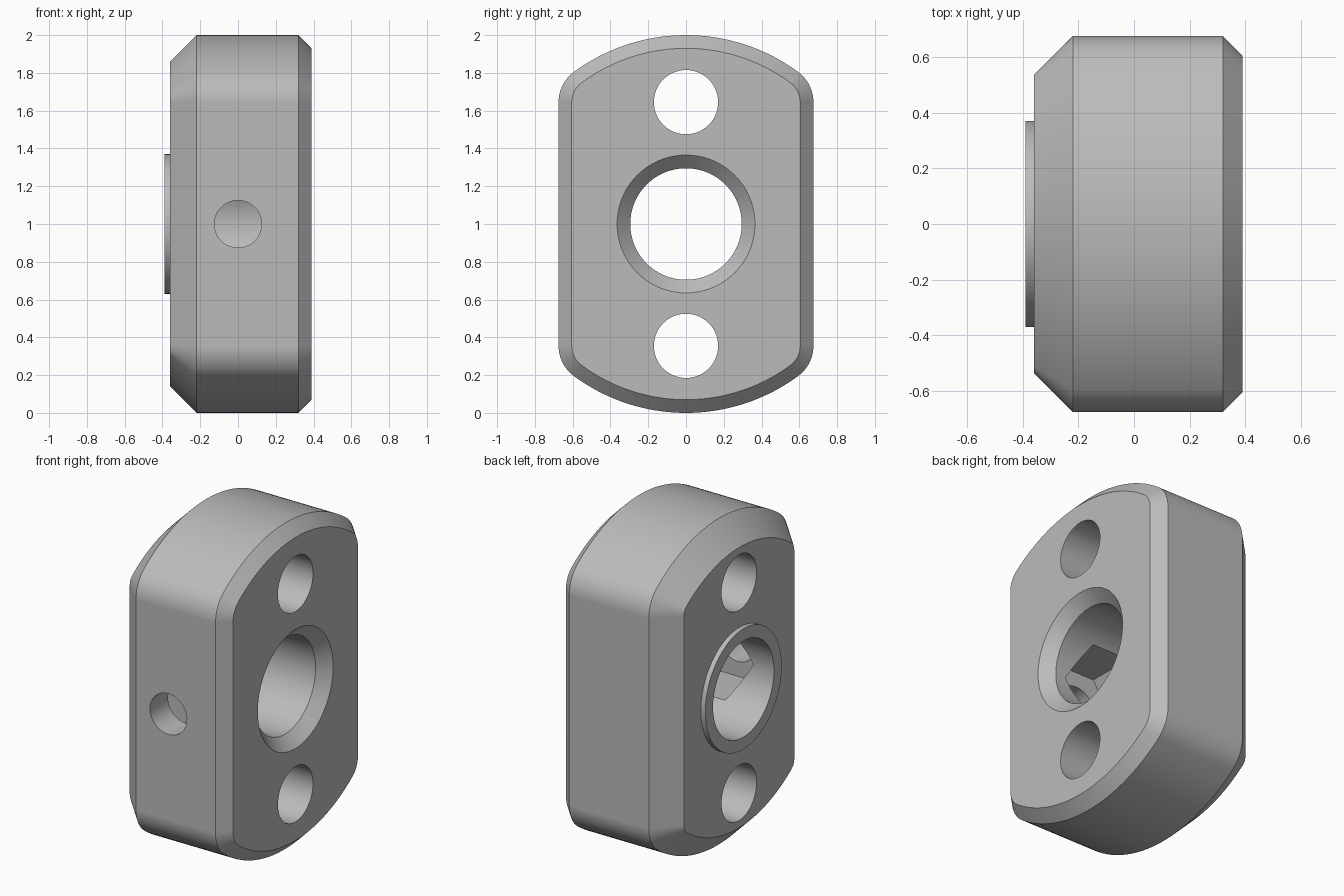
import bpy, bmesh
from math import pi, sin, cos, atan2, sqrt, radians
from mathutils import Matrix, Vector

cube = bpy.data.objects.get("Cube")
if cube:
    bpy.data.objects.remove(cube, do_unlink=True)

grey = bpy.data.materials.new("satin_grey")
grey.use_nodes = True
grey.diffuse_color = (0.5, 0.5, 0.5, 1)
grey.node_tree.nodes["Principled BSDF"].inputs["Base Color"].default_value = (0.5, 0.5, 0.5, 1)

HALF_WIDTH, FILLET, MID = 0.675, 0.2, 1.0
BORE, HOLE = 0.295, 0.17


def make_object(name, bm):
    bmesh.ops.recalc_face_normals(bm, faces=bm.faces[:])
    mesh = bpy.data.meshes.new(name)
    bm.to_mesh(mesh)
    bm.free()
    mesh.materials.append(grey)
    obj = bpy.data.objects.new(name, mesh)
    bpy.context.collection.objects.link(obj)
    return obj


def loft(name, rings):
    """Skin equal-length rings of points and cap both ends."""
    bm = bmesh.new()
    loops = [[bm.verts.new(p) for p in ring] for ring in rings]
    n = len(loops[0])
    for a, b in zip(loops, loops[1:]):
        for i in range(n):
            j = (i + 1) % n
            bm.faces.new((a[i], a[j], b[j], b[i]))
    bm.faces.new(loops[0])
    bm.faces.new(loops[-1])
    return make_object(name, bm)


def outline(x, inset):
    """Round ends, flat sides and filleted corners, inset evenly."""
    cy = HALF_WIDTH - FILLET
    cz = sqrt((MID - FILLET) ** 2 - cy ** 2)
    a = atan2(cz, cy)
    arcs = [(cy, cz, FILLET, 0, a, 12), (0, 0, MID, a, pi - a, 40),
            (-cy, cz, FILLET, pi - a, pi, 12)]
    half = []
    for y, z, r, a0, a1, steps in arcs:
        first = 0 if a0 == 0 else 1
        for i in range(first, steps + 1):
            t = a0 + (a1 - a0) * i / steps
            half.append((y + (r - inset) * cos(t), z + (r - inset) * sin(t)))
    points = half + [(-y, -z) for y, z in half]
    return [(x, y, MID + z) for y, z in points]


def turned(name, profile, z=MID, sides=96):
    """Turn (x, radius) pairs around an axis along x."""
    return loft(name, [[(x, r * cos(2 * pi * i / sides), z + r * sin(2 * pi * i / sides))
                        for i in range(sides)] for x, r in profile])


def prism_y(name, y0, y1, radius, sides):
    """Straight prism along y through the middle of the block."""
    return loft(name, [[(radius * cos(2 * pi * i / sides), y, MID + radius * sin(2 * pi * i / sides))
                        for i in range(sides)] for y in (y0, y1)])


# Chamfered block
body = loft("clamp_block", [outline(-0.36, 0.14), outline(-0.22, 0),
                            outline(0.32, 0), outline(0.39, 0.07)])

# Raised ring, then bore, bolt holes, screw hole and hexagonal nut pocket
tools = [
    (turned("raised_ring", [(-0.39, 0.37), (-0.3, 0.37)]), "UNION"),
    (turned("bore_cutter", [(-0.5, BORE), (0.32, BORE), (0.39, 0.365), (0.42, 0.395)]), "DIFFERENCE"),
    (prism_y("screw_hole_cutter", -0.8, -0.1, 0.125, 64), "DIFFERENCE"),
    (prism_y("nut_pocket_cutter", -0.5, 0, 0.25, 6), "DIFFERENCE"),
]
for side in (-1, 1):
    tools.append((turned("bolt_hole_cutter", [(-0.5, HOLE), (0.5, HOLE)],
                         MID + side * 0.645, 64), "DIFFERENCE"))

for tool, operation in tools:
    tool.hide_render = True
    mod = body.modifiers.new(tool.name, "BOOLEAN")
    mod.object, mod.operation, mod.solver = tool, operation, "EXACT"

# Bake the cuts and drop the helpers
depsgraph = bpy.context.evaluated_depsgraph_get()
mesh = bpy.data.meshes.new_from_object(body.evaluated_get(depsgraph))
body.modifiers.clear()
body.data = mesh
mesh.materials.clear()
mesh.materials.append(grey)
for poly in mesh.polygons:
    poly.material_index = 0
for tool, _ in tools:
    bpy.data.objects.remove(tool, do_unlink=True)

# Smooth curved walls, crisp edges
bpy.ops.object.select_all(action="DESELECT")
body.select_set(True)
bpy.context.view_layer.objects.active = body
bpy.ops.object.shade_smooth_by_angle(angle=radians(25))
weighted = body.modifiers.new("flat_faces", "WEIGHTED_NORMAL")
weighted.keep_sharp = True
